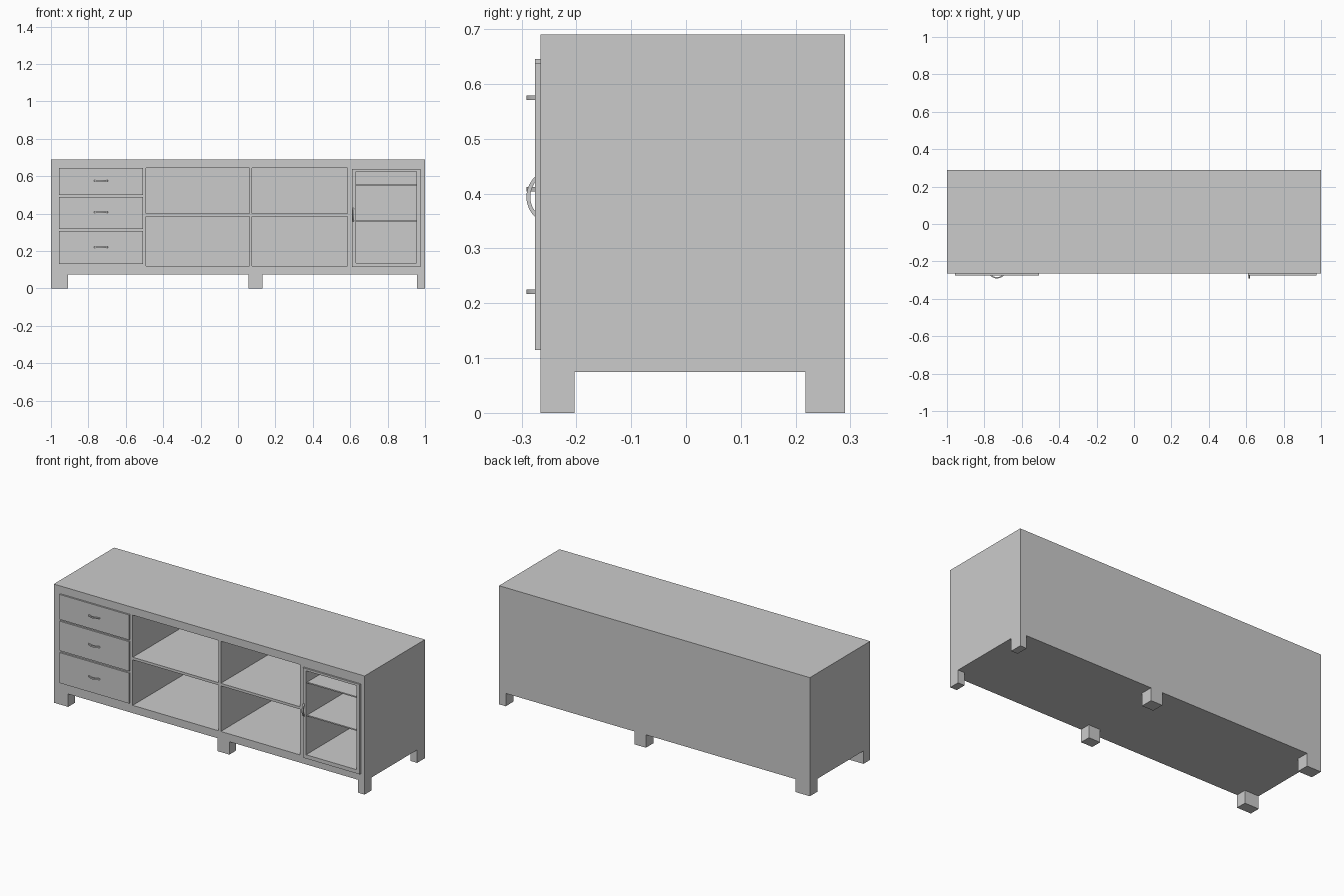
import bpy
import bmesh
from math import sin, cos, pi, asin
from mathutils import Vector

if "Cube" in bpy.data.objects:
    bpy.data.objects.remove(bpy.data.objects["Cube"], do_unlink=True)

grey = bpy.data.materials.new("plain grey")
grey.use_nodes = True
grey.diffuse_color = (0.6, 0.6, 0.6, 1)
grey.node_tree.nodes["Principled BSDF"].inputs["Base Color"].default_value = (0.6, 0.6, 0.6, 1)

FRONT, BACK, TOP = -0.265, 0.29, 0.69
FACE = FRONT - 0.01      # front plane of drawers and door


def finish(name, bm):
    bmesh.ops.recalc_face_normals(bm, faces=bm.faces)
    mesh = bpy.data.meshes.new(name)
    bm.to_mesh(mesh)
    bm.free()
    mesh.materials.append(grey)
    obj = bpy.data.objects.new(name, mesh)
    bpy.context.collection.objects.link(obj)
    return obj


def boxes(name, spans):
    """One object from boxes, each given as x, y and z ranges."""
    bm = bmesh.new()
    for span in spans:
        verts = bmesh.ops.create_cube(bm, size=1)["verts"]
        for v in verts:
            v.co = Vector([(a + b) / 2 + c * (b - a) for (a, b), c in zip(span, v.co)])
    return finish(name, bm)


def cut(target, spans):
    """Cut boxes out of the target and discard the cutter."""
    cutter = boxes("cutter", spans)
    cutter.hide_render = True
    mod = target.modifiers.new("cut", "BOOLEAN")
    mod.operation, mod.solver, mod.object = "DIFFERENCE", "EXACT", cutter
    bpy.context.view_layer.objects.active = target
    bpy.ops.object.modifier_apply(modifier=mod.name)
    bpy.data.objects.remove(cutter, do_unlink=True)


def handle(name, centre, along, across):
    """Bowed pull: a flat strip swept along a shallow arc."""
    half, depth, thick, width, steps = 0.037, 0.016, 0.007, 0.008, 14
    radius = (half ** 2 + depth ** 2) / (2 * depth)
    sweep = asin(half / radius)
    along, across, out = Vector(along), Vector(across), Vector((0, -1, 0))
    bm = bmesh.new()
    rings = []
    for i in range(steps + 1):
        a = sweep * (2 * i / steps - 1)
        ring = []
        for r, w in ((radius, -1), (radius, 1), (radius - thick, 1), (radius - thick, -1)):
            p = along * (r * sin(a)) + out * (r * cos(a) - radius + depth)
            ring.append(bm.verts.new(Vector(centre) + p + across * (w * width / 2)))
        rings.append(ring)
    for r, s in zip(rings, rings[1:]):
        for k in range(4):
            bm.faces.new((r[k], r[(k + 1) % 4], s[(k + 1) % 4], s[k]))
    bm.faces.new(rings[0])
    bm.faces.new(rings[-1])
    obj = finish(name, bm)
    bpy.ops.object.select_all(action="DESELECT")
    obj.select_set(True)
    bpy.context.view_layer.objects.active = obj
    bpy.ops.object.shade_smooth_by_angle(angle=pi / 6)


# Carcass with six feet left standing below it
carcass = boxes("carcass", [((-1, 1), (FRONT, BACK), (0, TOP))])
under = (-0.1, 0.075)
cut(carcass, [(x, (-1, 1), under) for x in ((-0.908, 0.055), (0.13, 0.957))])
cut(carcass, [((-2, 2), (-0.203, 0.218), under)])

# Open compartments and the shelved cabinet behind the door
inside = (FRONT - 0.1, BACK - 0.015)
openings = [(x, inside, z)
            for x in ((-0.492, 0.061), (0.075, 0.586))
            for z in ((0.12, 0.385), (0.40, 0.645))]
openings += [((0.631, 0.955), inside, z)
             for z in ((0.137, 0.357), (0.364, 0.549), (0.556, 0.625))]
cut(carcass, openings)

# Drawer fronts with their pulls
for label, z, grip in (("top", (0.50, 0.645), 0.575),
                       ("middle", (0.318, 0.49), 0.408),
                       ("bottom", (0.13, 0.307), 0.221)):
    boxes(label + "_drawer_front", [((-0.957, -0.508), (FACE, FRONT), z)])
    handle(label + "_drawer_handle", (-0.733, FACE, grip), (1, 0, 0), (0, 0, 1))

# Door frame and its upright pull
door = boxes("door_frame", [((0.61, 0.976), (FACE, FRONT), (0.115, 0.638))])
cut(door, [((0.631, 0.955), (-1, 1), (0.137, 0.625))])
handle("door_handle", (0.617, FACE, 0.394), (0, 0, 1), (1, 0, 0))
